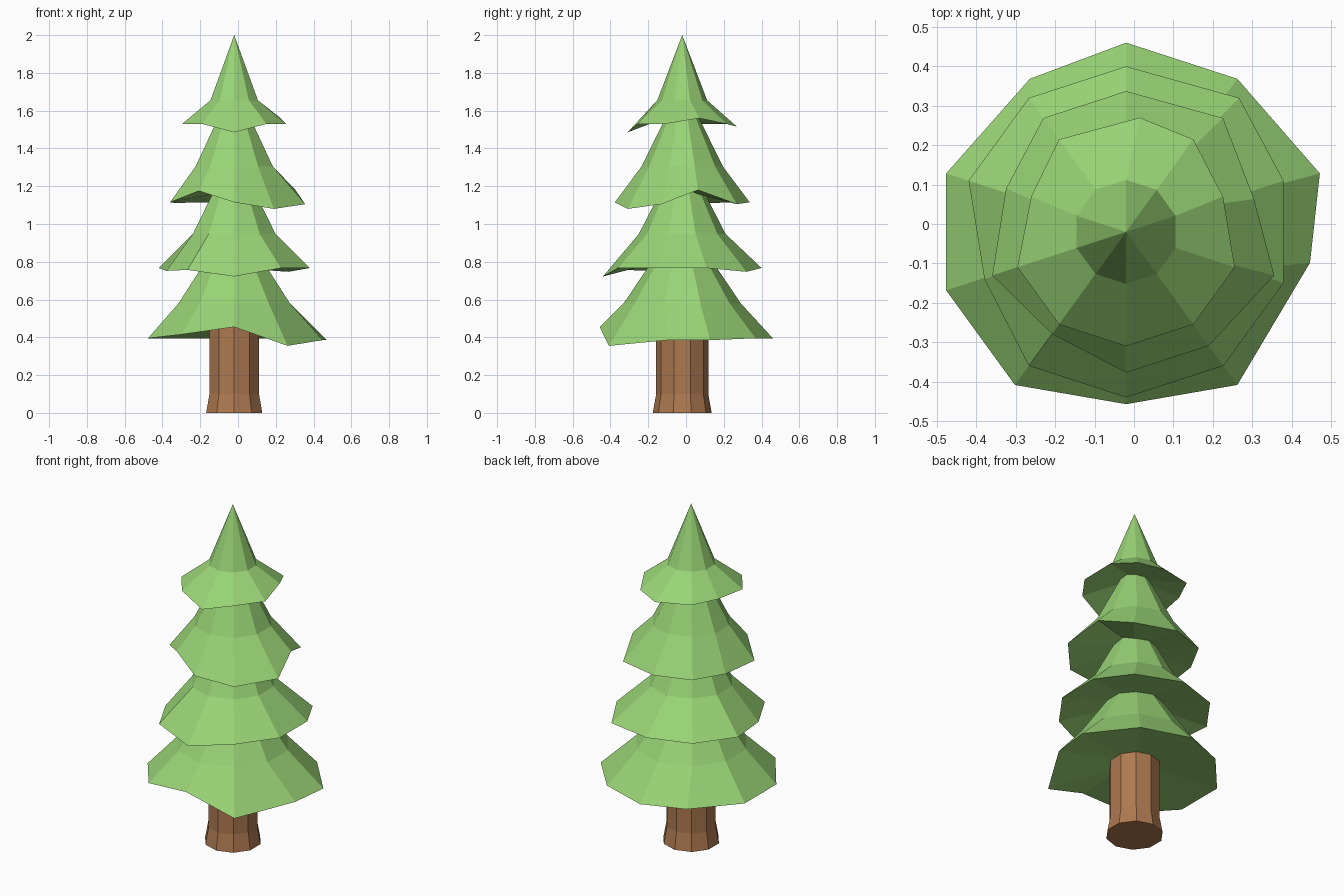
import bpy, bmesh
from math import sin, cos, pi

if "Cube" in bpy.data.objects:
    bpy.data.objects.remove(bpy.data.objects["Cube"])

SIDES = 10
CX = CY = -0.02          # the trunk axis sits slightly off the origin


def material(name, color):
    m = bpy.data.materials.new(name)
    m.diffuse_color = color
    m.use_nodes = True
    m.node_tree.nodes["Principled BSDF"].inputs["Base Color"].default_value = m.diffuse_color
    return m


def ring(bm, radius, z, nudges=None):
    """Ten points clockwise from +y, some pushed out of place."""
    verts = []
    for k in range(SIDES):
        a = 2 * pi * k / SIDES
        dx, dy, dz = (nudges or {}).get(k, (0, 0, 0))
        verts.append(bm.verts.new((CX + radius * sin(a) + dx,
                                   CY + radius * cos(a) + dy, z + dz)))
    return verts


def bridge(bm, a, b):
    for k in range(SIDES):
        n = (k + 1) % SIDES
        bm.faces.new((a[k], a[n], b[n], b[k]))


def fan(bm, loop, z):
    tip = bm.verts.new((CX, CY, z))
    for k in range(SIDES):
        bm.faces.new((loop[k], loop[(k + 1) % SIDES], tip))


def finish(bm, name, mat):
    bmesh.ops.recalc_face_normals(bm, faces=bm.faces)
    mesh = bpy.data.meshes.new(name)
    bm.to_mesh(mesh)
    bm.free()
    mesh.materials.append(mat)
    bpy.context.collection.objects.link(bpy.data.objects.new(name, mesh))


def tier(name, rim, mid, top, nudges):
    """Flared skirt: uneven rim, bend ring, then a narrow top or a point."""
    bm = bmesh.new()
    low, bend = ring(bm, *rim, nudges), ring(bm, *mid)
    bridge(bm, low, bend)
    if top[0] > 0:
        upper = ring(bm, *top)
        bridge(bm, bend, upper)
        bm.faces.new(upper)
    else:
        fan(bm, bend, top[1])
    fan(bm, low, rim[1] + 0.065)      # shallow hollow underside
    finish(bm, name, green)


green = material("needles", (0.32, 0.66, 0.18, 1))
brown = material("bark", (0.42, 0.19, 0.08, 1))

# Trunk with flared foot
bm = bmesh.new()
rings = [ring(bm, r, z) for r, z in ((0.156, 0), (0.138, 0.1), (0.138, 0.47))]
bridge(bm, rings[0], rings[1])
bridge(bm, rings[1], rings[2])
bm.faces.new(rings[0])
bm.faces.new(rings[2])
finish(bm, "trunk", brown)

# Branch tiers, bottom to top: (radius, z) of rim, bend and top, then rim nudges
tier("bottom_branches", (0.48, 0.395), (0.31, 0.58), (0.135, 0.84),
     {2: (.035, 0, -.01), 3: (.01, .07, -.01), 4: (0, 0, -.04),
      5: (0, .043, .06), 6: (0, 0, .02), 9: (.038, 0, 0)})
tier("lower_branches", (0.42, 0.767), (0.23, 0.947), (0.10, 1.2),
     {1: (.04, 0, -.02), 5: (0, 0, -.045), 6: (0, 0, -.01),
      7: (.04, .01, -.015)})
tier("upper_branches", (0.357, 1.115), (0.215, 1.305), (0.075, 1.59),
     {1: (.036, 0, -.01), 2: (-.015, -.027, .065), 3: (.036, 0, -.01),
      4: (0, 0, -.035), 6: (.022, .03, .06), 8: (.035, 0, -.005)})
tier("top_branches", (0.29, 1.53), (0.132, 1.655), (0, 2.0),
     {0: (.035, 0, -.015), 2: (-.03, 0, .03), 5: (0, 0, -.045),
      8: (.035, 0, 0)})
